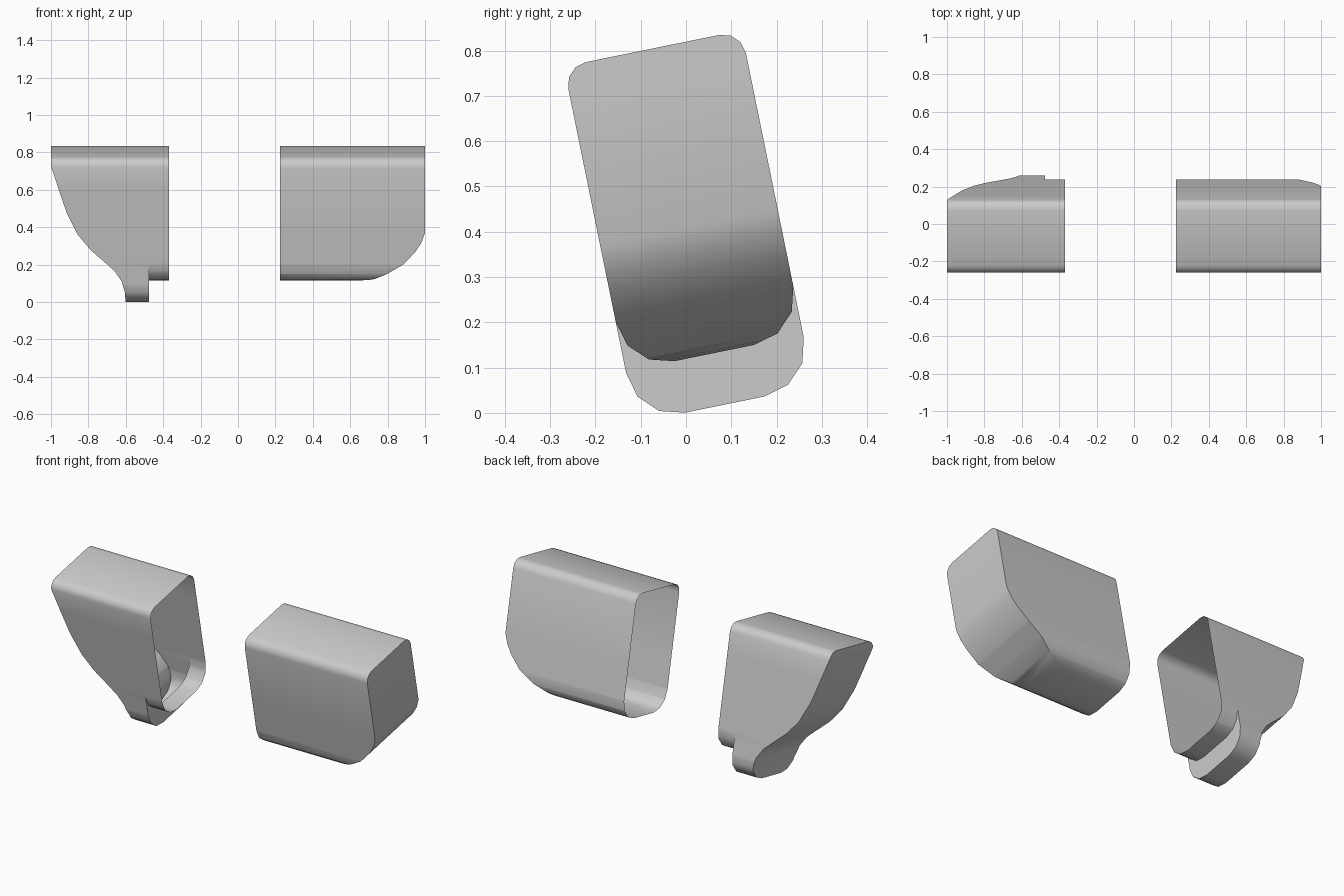
import bpy, bmesh, math
from mathutils import Vector

if "Cube" in bpy.data.objects:
    bpy.data.objects.remove(bpy.data.objects["Cube"])

TILT = math.radians(11.5)          # lean of the cross-section
MID, HALF, TOP = 0.088, 0.2, 0.803  # section centre, half width, top (tilted frame)
SEG = 3


def interp(pts, v):
    """Piecewise linear lookup in (v, value) pairs sorted by v."""
    if v <= pts[0][0]:
        return pts[0][1]
    for (a, p), (b, q) in zip(pts, pts[1:]):
        if v <= b:
            return p + (q - p) * (v - a) / (b - a)
    return pts[-1][1]


def section(base, r=0.11, rt=0.05):
    """(v, half width) of a rounded rectangle from base to TOP."""
    ang = [math.pi / 2 * i / SEG for i in range(SEG + 1)]
    low = [(base + r - r * math.cos(t), HALF - r + r * math.sin(t)) for t in ang]
    high = [(TOP - rt + rt * math.sin(t), HALF - rt + rt * math.cos(t)) for t in ang]
    return low + high


def point(x, u, v):
    u += MID
    c, s = math.cos(TILT), math.sin(TILT)
    return Vector((x, u * c - v * s, u * s + v * c))


def levels(base, *tables):
    vs = {round(v, 4) for t in tables for v, _ in t if base - 1e-4 <= v <= TOP + 1e-4}
    return sorted(vs)


def face(bm, pts):
    bm.faces.new([bm.verts.new(p) for p in pts])


def shell(bm, sec, vs, x_in, x_out, closed):
    """Walls from x_in to x_out(v); closed adds the curved end."""
    rows = []
    for v in vs:
        w, x = interp(sec, v), interp(x_out, v)
        rows.append([point(x_in, -w, v), point(x, -w, v),
                     point(x, w, v), point(x_in, w, v)])
    for a, b in zip(rows, rows[1:]):
        for i in range(3):
            if i != 1 or closed:
                face(bm, (a[i], a[i + 1], b[i + 1], b[i]))
    face(bm, rows[0])
    face(bm, rows[-1])


def finish(bm, name):
    bmesh.ops.remove_doubles(bm, verts=bm.verts, dist=0.0004)
    bmesh.ops.dissolve_degenerate(bm, edges=bm.edges, dist=0.0001)
    bmesh.ops.recalc_face_normals(bm, faces=bm.faces)
    me = bpy.data.meshes.new(name)
    bm.to_mesh(me)
    bm.free()
    ob = bpy.data.objects.new(name, me)
    bpy.context.collection.objects.link(ob)
    bpy.ops.object.select_all(action='DESELECT')
    ob.select_set(True)
    bpy.context.view_layer.objects.active = ob
    bpy.ops.object.shade_smooth_by_angle(angle=math.radians(40))


# Right housing: open at the inner end, rounded lower outer corner
short = section(0.117)
right_end = [(0.117, 0.6), (0.123, 0.66), (0.138, 0.73), (0.174, 0.8), (0.228, 0.885),
             (0.298, 0.95), (0.345, 0.98), (0.40, 1.0), (TOP, 1.0)]
bm = bmesh.new()
shell(bm, short, levels(0.117, short, right_end), 0.225, right_end, True)
finish(bm, "right_housing")

# Left housing: S-shaped outer end running down to a deeper foot
tall = section(0.001)
left_end = [(0.001, -0.6), (0.075, -0.605), (0.135, -0.622), (0.191, -0.66), (0.237, -0.71),
            (0.308, -0.79), (0.39, -0.857), (0.512, -0.917), (0.635, -0.958),
            (0.765, -1.0), (TOP, -1.0)]
STEP = -0.475
bm = bmesh.new()
vs = levels(0.001, tall, short, left_end)
shell(bm, tall, vs, STEP, left_end, True)

# Shallower inner lip past the step
lip_vs = [v for v in vs if v >= 0.1169]
shell(bm, short, lip_vs, -0.37, [(0, STEP), (1, STEP)], False)

# Step face joining the foot to the lip
for a, b in zip(vs, vs[1:]):
    if b > 0.2275:
        break
    wa, wb = interp(tall, a), interp(tall, b)
    if b <= 0.1171:
        face(bm, [point(STEP, u, v) for u, v in ((-wa, a), (wa, a), (wb, b), (-wb, b))])
    else:
        sa, sb = interp(short, a), interp(short, b)
        for s in (-1, 1):
            face(bm, [point(STEP, s * u, v) for u, v in ((sa, a), (wa, a), (wb, b), (sb, b))])
finish(bm, "left_housing")
